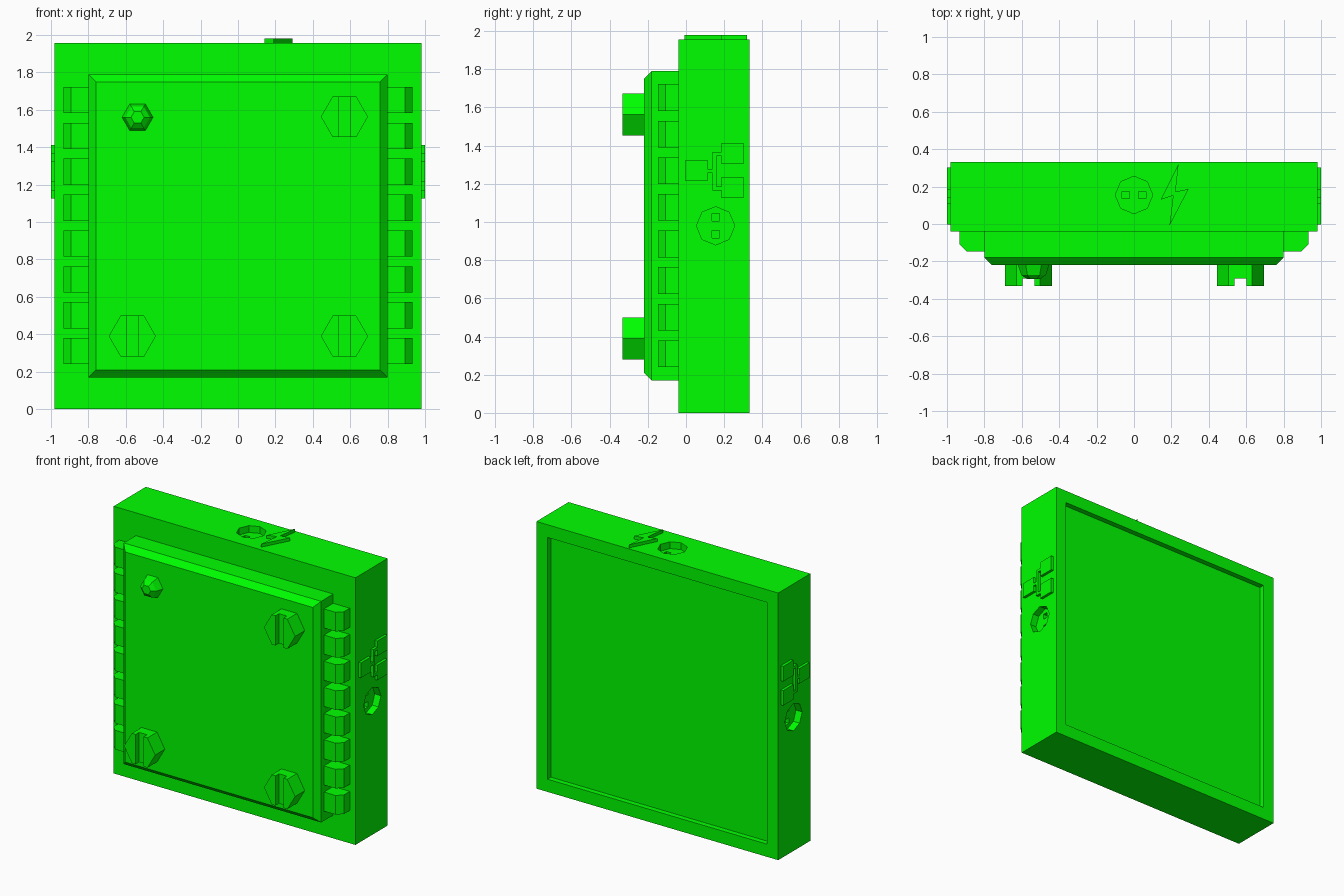
import bpy, bmesh
from math import cos, sin, pi

if "Cube" in bpy.data.objects:
    bpy.data.objects.remove(bpy.data.objects["Cube"])

green = bpy.data.materials.new("green_paint")
green.diffuse_color = (0, 1, 0, 1)
green.use_nodes = True
green.node_tree.nodes["Principled BSDF"].inputs["Base Color"].default_value = green.diffuse_color


def rect(x0, x1, y0, y1):
    return [(x0, y0), (x1, y0), (x1, y1), (x0, y1)]


def ngon(n, r, cx=0, cy=0):
    return [(cx + r * cos(2 * pi * i / n), cy + r * sin(2 * pi * i / n)) for i in range(n)]


def place(axis, p, d):
    """Put a 2D point at depth d along an axis (x: yz, y: xz, z: xy)."""
    return {"x": (d, p[0], p[1]), "y": (p[0], d, p[1]), "z": (p[0], p[1], d)}[axis]


def loft(bm, axis, *sections):
    """Capped solid through (profile, depth) sections."""
    rings = [[bm.verts.new(place(axis, p, d)) for p in prof] for prof, d in sections]
    n = len(rings[0])
    for a, b in zip(rings, rings[1:]):
        for i in range(n):
            bm.faces.new((a[i], a[(i + 1) % n], b[(i + 1) % n], b[i]))
    bm.faces.new(rings[0][::-1])
    bm.faces.new(rings[-1])


def prism(bm, axis, prof, d0, d1):
    loft(bm, axis, (prof, d0), (prof, d1))


def finish(bm, name):
    bmesh.ops.recalc_face_normals(bm, faces=bm.faces[:])
    me = bpy.data.meshes.new(name)
    bm.to_mesh(me)
    bm.free()
    me.materials.append(green)
    ob = bpy.data.objects.new(name, me)
    bpy.context.collection.objects.link(ob)
    return ob


def cut(ob, cutter):
    mod = ob.modifiers.new("cut", "BOOLEAN")
    mod.operation, mod.solver, mod.object = "DIFFERENCE", "EXACT", cutter
    cutter.hide_render = True
    bpy.context.view_layer.objects.active = ob
    bpy.ops.object.modifier_apply(modifier=mod.name)
    bpy.data.objects.remove(cutter)


W, TOP, SY, SZ = 0.98, 1.957, 0.155, 0.98

# Casing, with shallow back recess and three octagonal sockets
bm = bmesh.new()
prism(bm, "y", rect(-W, W, 0, TOP), -0.04, 0.332)
casing = finish(bm, "casing")
bm = bmesh.new()
prism(bm, "y", rect(-0.89, 0.89, 0.093, TOP - 0.093), 0.293, 0.4)
for s in (-1, 1):
    prism(bm, "x", ngon(8, 0.1, SY, SZ), s * (W - 0.05), s * 1.1)
prism(bm, "z", ngon(8, 0.1, 0, SY), TOP - 0.05, 2.1)
cut(casing, finish(bm, "socket_cutter"))

# Square contact holes in the socket floors
bm = bmesh.new()
for o in (-0.045, 0.045):
    for s in (-1, 1):
        prism(bm, "x", rect(SY - 0.02, SY + 0.02, SZ + o - 0.02, SZ + o + 0.02),
              s * (W - 0.08), s * (W - 0.02))
    prism(bm, "z", rect(o - 0.02, o + 0.02, SY - 0.02, SY + 0.02), TOP - 0.08, TOP - 0.02)
cut(casing, finish(bm, "contact_cutter"))

# Chamfered front panel
bm = bmesh.new()
outer = rect(-0.8, 0.8, 0.17, 1.79)
loft(bm, "y", (outer, -0.04), (outer, -0.18), (rect(-0.76, 0.76, 0.21, 1.75), -0.22))
finish(bm, "front_panel")

# Rows of cooling fins on both sides of the panel
bm = bmesh.new()
for s in (-1, 1):
    prof = [(s * x, y) for x, y in
            ((0.8, -0.04), (0.934, -0.04), (0.934, -0.107), (0.894, -0.147), (0.8, -0.147))]
    for i in range(8):
        z = 0.31 + i * 0.1917
        prism(bm, "z", prof, z - 0.07, z + 0.07)
finish(bm, "side_fins")

# Slotted hex bolts
bm, slots = bmesh.new(), bmesh.new()
for x, z in ((0.569, 1.563), (0.569, 0.39), (-0.565, 0.39)):
    prism(bm, "y", ngon(6, 0.126, x, z), -0.22, -0.332)
    prism(slots, "y", rect(x - 0.032, x + 0.032, z - 0.2, z + 0.2), -0.292, -0.4)
cut(finish(bm, "panel_bolts"), finish(slots, "slot_cutter"))

# Faceted indicator lamp
bm = bmesh.new()
loft(bm, "y", *[(ngon(6, r, -0.537, 1.56), y)
                for r, y in ((0.083, -0.22), (0.066, -0.272), (0.035, -0.295))])
finish(bm, "indicator_lamp")

# Raised network symbols: three squares joined by a branching line
bm = bmesh.new()
parts = (rect(-0.003, 0.112, 1.215, 1.325), rect(0.185, 0.302, 1.303, 1.413),
         rect(0.185, 0.302, 1.126, 1.236))
branch = [(0.112, 1.257), (0.14, 1.257), (0.14, 1.165), (0.185, 1.165), (0.185, 1.185),
          (0.16, 1.185), (0.16, 1.347), (0.185, 1.347), (0.185, 1.367), (0.14, 1.367),
          (0.14, 1.277), (0.112, 1.277)]
for s in (-1, 1):
    for p in (*parts, branch):
        prism(bm, "x", p, s * W, s * 1.0)
finish(bm, "network_symbols")

# Raised lightning symbol on top
bm = bmesh.new()
prism(bm, "z", [(0.238, 0.32), (0.142, 0.13), (0.209, 0.152), (0.19, -0.008),
                (0.292, 0.187), (0.222, 0.173)], TOP, 1.98)
finish(bm, "lightning_symbol")
